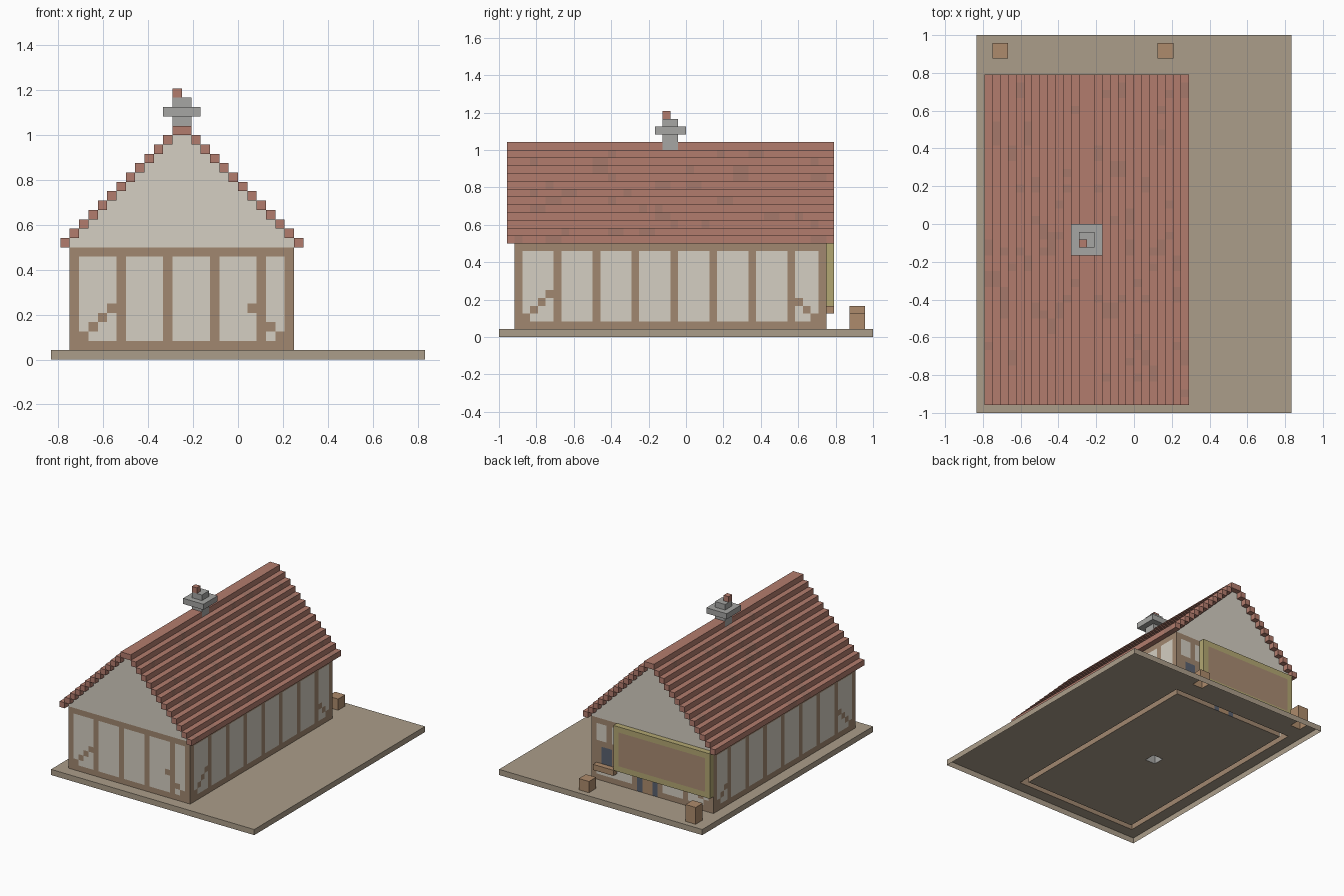
import bpy, bmesh, random
from itertools import product
from mathutils import Vector

if "Cube" in bpy.data.objects:
    bpy.data.objects.remove(bpy.data.objects["Cube"])

V = 1 / 24          # one block of the grid
random.seed(4)
cells = {}          # block position -> part name
colours = {}        # part name -> material


def material(name, rgb):
    m = bpy.data.materials.new(name)
    m.diffuse_color = (*rgb, 1)
    m.use_nodes = True
    m.node_tree.nodes["Principled BSDF"].inputs["Base Color"].default_value = m.diffuse_color
    return m


TIMBER = material("timber", (0.355, 0.243, 0.16))
PLASTER = material("plaster", (0.66, 0.62, 0.54))
TILE = material("roof_tile", (0.45, 0.203, 0.155))
TILE_DARK = material("roof_tile_dark", (0.38, 0.19, 0.145))
EARTH = material("earth", (0.41, 0.34, 0.253))
STONE = material("stone", (0.38, 0.38, 0.37))
GOLD = material("gold_paint", (0.45, 0.39, 0.17))
BOARD = material("sign_board", (0.40, 0.26, 0.17))
WOOD = material("crate_wood", (0.42, 0.26, 0.15))
GLASS = material("dark_glass", (0.10, 0.12, 0.16))


def blocks(name, boxes, mat):
    """Fill boxes (x0, x1, y0, y1, z0, z1), in block units; later parts replace earlier ones."""
    colours[name] = mat
    for x0, x1, y0, y1, z0, z1 in boxes:
        for c in product(range(x0, x1), range(y0, y1), range(z0, z1)):
            cells[c] = name


def ring(x0, x1, y0, y1, z0, z1):
    """Four one-block-wide bars around a rectangle."""
    return [(x0, x1, y0, y0 + 1, z0, z1), (x0, x1, y1 - 1, y1, z0, z1),
            (x0, x0 + 1, y0, y1, z0, z1), (x1 - 1, x1, y0, y1, z0, z1)]


def build_meshes():
    """Make one mesh per part from exposed block faces; the underside stays open."""
    meshes = {name: bmesh.new() for name in colours}
    for c, name in cells.items():
        for axis, side in product(range(3), (0, 1)):
            n = list(c)
            n[axis] += 2 * side - 1
            if tuple(n) in cells or n[2] < 0:
                continue
            u, w = (axis + 1) % 3, (axis + 2) % 3
            corners = []
            for du, dw in ((0, 0), (1, 0), (1, 1), (0, 1)):
                p = Vector(c)
                p[axis] += side
                p[u] += du
                p[w] += dw
                corners.append(meshes[name].verts.new(p * V))
            meshes[name].faces.new(corners if side else corners[::-1])
    for name, bm in meshes.items():
        bmesh.ops.remove_doubles(bm, verts=bm.verts, dist=V / 100)
        bmesh.ops.dissolve_limit(bm, angle_limit=0.01, verts=bm.verts, edges=bm.edges)
        me = bpy.data.meshes.new(name)
        bm.to_mesh(me)
        bm.free()
        me.materials.append(colours[name])
        bpy.context.collection.objects.link(bpy.data.objects.new(name, me))


# house footprint
X0, X1, Y0, Y1 = -18, 6, -22, 18

# ground slab
blocks("ground_slab", [(-20, 20, -24, 24, 0, 1)], EARTH)

# plaster walls and stepped gables
blocks("walls", ring(X0, X1, Y0, Y1, 2, 11), PLASTER)
blocks("gables", [(X0 + i, X1 - i, y, y + 1, 12 + i, 13 + i)
                  for i in range(12) for y in (Y0, Y1 - 1)], PLASTER)

# sill beam and top beam
blocks("sill_beam", ring(X0, X1, Y0, Y1, 0, 2), TIMBER)
blocks("top_beam", ring(X0, X1, Y0, Y1, 11, 12), TIMBER)

# upright posts and stepped corner braces
posts, braces = [], []
for y in (Y0, Y1 - 1):
    posts += [(x, x + 1, y, y + 1, 2, 11) for x in (-18, -13, -8, -3, 2, 5)
              if y < 0 or x != 2]
    for k in range(4):
        braces.append((-17 + k, -16 + k, y, y + 1, 2 + k, 3 + k))
        if y < 0:
            braces.append((4 - k, 5 - k, y, y + 1, 2 + k, 3 + k))
for x in (X0, X1 - 1):
    posts += [(x, x + 1, y, y + 1, 2, 11) for y in [*range(-22, 14, 5), 17]]
    for k in range(4):
        braces += [(x, x + 1, -21 + k, -20 + k, 2 + k, 3 + k),
                   (x, x + 1, 16 - k, 17 - k, 2 + k, 3 + k)]
blocks("wall_posts", posts, TIMBER)
blocks("corner_braces", braces, TIMBER)

# stepped tile rows
blocks("roof_rows", [(x, x + 1, -23, 19, 12 + i, 13 + i)
                     for i in range(13) for x in (X0 - 1 + i, X1 - i)], TILE)

# scattered darker tiles
dark = []
for i in range(12):
    for x in (X0 - 1 + i, X1 - i):
        for y in random.sample(range(-22, 17, 2), 3):
            dark.append((x, x + 1, y, y + random.choice((1, 2)), 12 + i, 13 + i))
blocks("dark_tiles", dark, TILE_DARK)

# chimney from floor to cap
blocks("chimney_collar", ring(-8, -4, -4, 0, 26, 27), STONE)
blocks("chimney_shaft", [(-7, -5, -3, -1, 0, 28)], STONE)
blocks("chimney_pot", [(-7, -6, -3, -2, 28, 29)], TILE)

# door and window on the back
blocks("door_jambs", [(-7, -6, 17, 18, 0, 9), (-4, -3, 17, 18, 0, 9)], GLASS)
blocks("door_leaf", [(-6, -4, 17, 18, 0, 9)], WOOD)
blocks("window_frame", [(1, 5, 17, 18, 4, 8), (2, 3, 17, 18, 8, 11)], TIMBER)
blocks("window_pane", [(2, 4, 17, 18, 4, 7)], GLASS)
blocks("window_ledge", [(1, 5, 18, 19, 3, 4)], WOOD)

# blank sign board with painted border
blocks("sign_panel", [(-18, 1, 18, 19, 4, 12)], BOARD)
blocks("sign_border", [(-18, 1, 18, 19, 4, 5), (-18, 1, 18, 19, 11, 12),
                       (-18, -17, 18, 19, 5, 11), (0, 1, 18, 19, 5, 11)], GOLD)

# wooden stumps on the forecourt
blocks("tall_stump", [(-18, -16, 21, 23, 1, 4)], WOOD)
blocks("short_stump", [(3, 5, 21, 23, 1, 3)], WOOD)

build_meshes()
